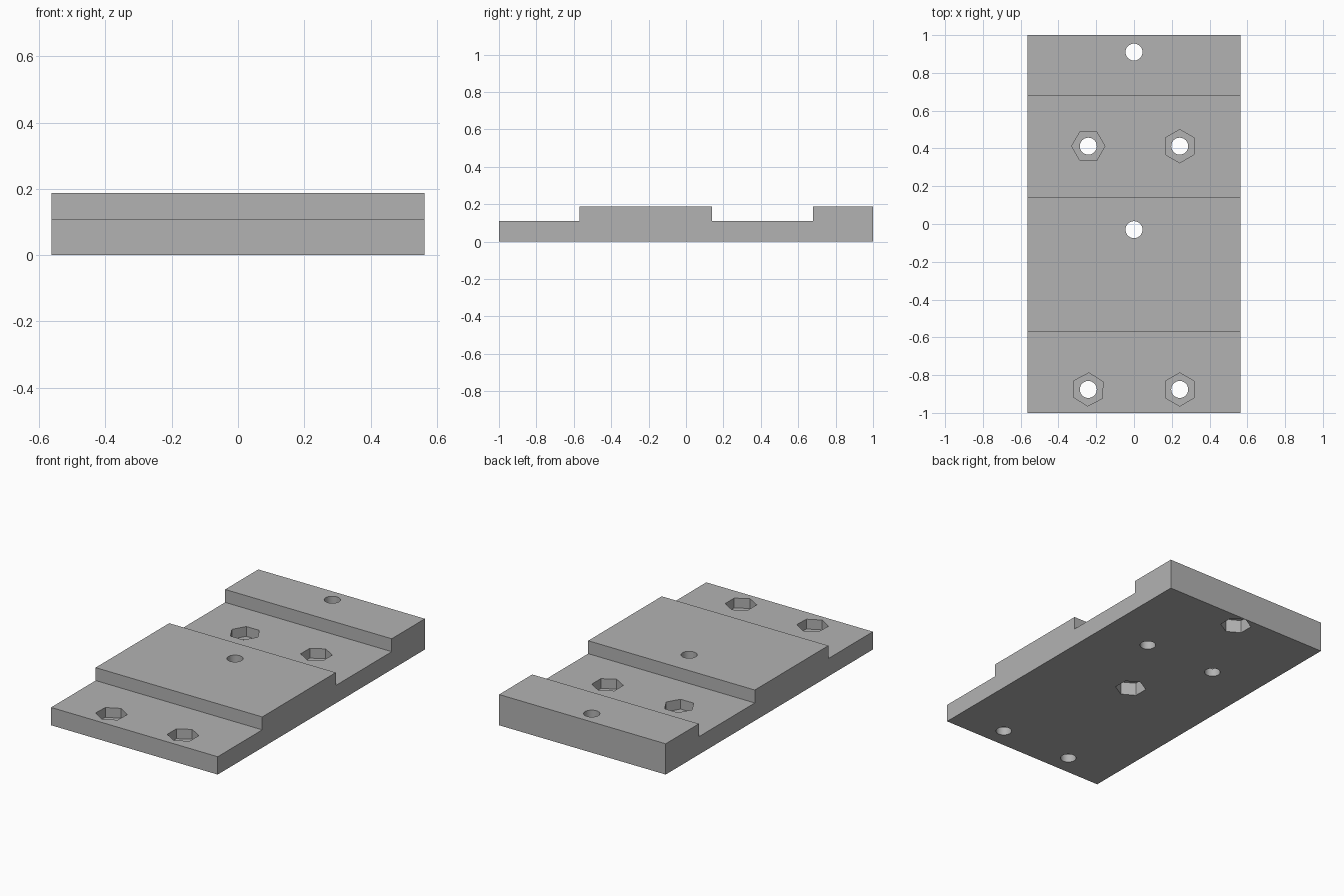
import bpy, bmesh
from math import pi

cube = bpy.data.objects.get("Cube")
if cube:
    bpy.data.objects.remove(cube, do_unlink=True)

HALF_W, LOW, HIGH = 0.563, 0.109, 0.188
HOLE_R, HEX_R = 0.045, 0.088
TOP_DEPTH, BOTTOM_DEPTH = 0.06, 0.08

grey = bpy.data.materials.new("plain grey")
grey.use_nodes = True
colour = (0.45, 0.45, 0.45, 1)
grey.diffuse_color = colour
grey.node_tree.nodes["Principled BSDF"].inputs["Base Color"].default_value = colour

# Stepped side profile (y, z), extruded across the width
profile = [(-1, 0), (1, 0), (1, HIGH), (0.68, HIGH), (0.68, LOW), (0.14, LOW),
           (0.14, HIGH), (-0.57, HIGH), (-0.57, LOW), (-1, LOW)]
bm = bmesh.new()
face = bm.faces.new([bm.verts.new((-HALF_W, y, z)) for y, z in profile])
sweep = bmesh.ops.extrude_face_region(bm, geom=[face])
side = [v for v in sweep["geom"] if isinstance(v, bmesh.types.BMVert)]
bmesh.ops.translate(bm, verts=side, vec=(2 * HALF_W, 0, 0))
bmesh.ops.recalc_face_normals(bm, faces=bm.faces)
mesh = bpy.data.meshes.new("mounting_plate")
bm.to_mesh(mesh)
bm.free()
plate = bpy.data.objects.new("mounting_plate", mesh)
bpy.context.collection.objects.link(plate)
mesh.materials.append(grey)


def cut(x, y, z0, z1, radius, sides, turn=0):
    """Cut a vertical prism out of the plate."""
    bpy.ops.mesh.primitive_cylinder_add(
        vertices=sides, radius=radius, depth=z1 - z0,
        location=(x, y, (z0 + z1) / 2), rotation=(0, 0, turn))
    cutter = bpy.context.object
    cutter.hide_render = True
    cutter.data.materials.append(grey)
    mod = plate.modifiers.new("cut", "BOOLEAN")
    mod.operation, mod.solver, mod.object = "DIFFERENCE", "EXACT", cutter
    bpy.context.view_layer.objects.active = plate
    bpy.ops.object.modifier_apply(modifier=mod.name)
    bpy.data.objects.remove(cutter, do_unlink=True)


# Four bolt holes with hexagonal nut pockets from above
for x, y, turn in [(-0.242, 0.412, pi / 6), (0.242, 0.412, 0),
                   (-0.242, -0.876, -0.04), (0.242, -0.876, 0)]:
    cut(x, y, LOW - TOP_DEPTH, 0.3, HEX_R, 6, turn)
    cut(x, y, -0.1, 0.3, HOLE_R, 32)

# Two centre bolt holes with nut pockets from below
for y in (0.91, -0.03):
    cut(0, y, -0.1, BOTTOM_DEPTH, HEX_R, 6)
    cut(0, y, -0.1, 0.3, HOLE_R, 32)

# Smooth bores, sharp edges elsewhere
bpy.ops.object.select_all(action="DESELECT")
plate.select_set(True)
bpy.context.view_layer.objects.active = plate
bpy.ops.object.shade_smooth_by_angle(angle=pi / 6)
